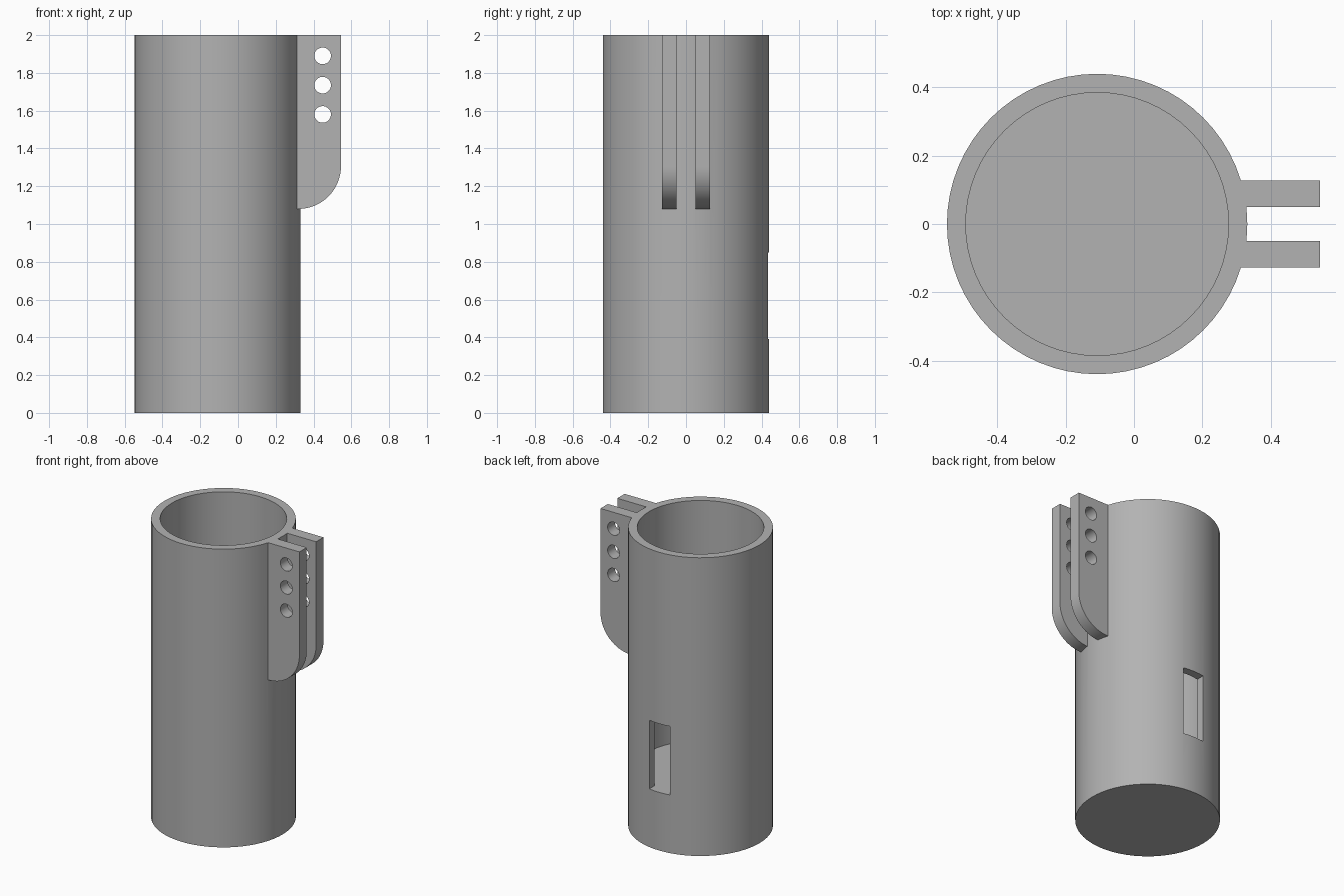
import bpy, bmesh
from math import cos, sin, pi, radians
from mathutils import Matrix

cube = bpy.data.objects.get("Cube")
if cube:
    bpy.data.objects.remove(cube, do_unlink=True)

grey = bpy.data.materials.new("plain grey")
grey.use_nodes = True
COLOUR = (0.45, 0.45, 0.45, 1)
grey.diffuse_color = COLOUR
grey.node_tree.nodes["Principled BSDF"].inputs["Base Color"].default_value = COLOUR

AXIS_X, OUTER, INNER = -0.108, 0.44, 0.385
HEIGHT, FLOOR = 2.0, 0.39


def finish(name, bm):
    bmesh.ops.recalc_face_normals(bm, faces=bm.faces[:])
    mesh = bpy.data.meshes.new(name)
    bm.to_mesh(mesh)
    bm.free()
    mesh.materials.append(grey)
    obj = bpy.data.objects.new(name, mesh)
    bpy.context.collection.objects.link(obj)
    return obj


def cylinder(name, radius, depth, matrix, sides):
    bm = bmesh.new()
    bmesh.ops.create_cone(bm, cap_ends=True, segments=sides, radius1=radius,
                          radius2=radius, depth=depth, matrix=matrix)
    return finish(name, bm)


def combine(target, tool, operation):
    """Apply a boolean and discard the tool object."""
    mod = target.modifiers.new(operation.title(), 'BOOLEAN')
    mod.operation, mod.object, mod.solver = operation, tool, 'EXACT'
    bpy.context.view_layer.objects.active = target
    bpy.ops.object.modifier_apply(modifier=mod.name)
    bpy.data.objects.remove(tool, do_unlink=True)


def bracket_fin(name, side):
    """Upright plate with a rounded lower outer corner."""
    root, bend_x, tip, bottom = 0.28, 0.32, 0.545, 1.08
    r = tip - bend_x
    profile = [(root, HEIGHT), (root, bottom)]
    for i in range(17):
        a = -pi / 2 + i * pi / 32
        profile.append((bend_x + r * cos(a), bottom + r + r * sin(a)))
    profile.append((tip, HEIGHT))
    bm = bmesh.new()
    face = bm.faces.new([bm.verts.new((x, side * 0.05, z)) for x, z in profile])
    ext = bmesh.ops.extrude_face_region(bm, geom=[face])
    verts = [g for g in ext["geom"] if isinstance(g, bmesh.types.BMVert)]
    bmesh.ops.translate(bm, verts=verts, vec=(0, side * 0.078, 0))
    return finish(name, bm)


# Closed-bottom tube
tube = cylinder("tube_holder", OUTER, HEIGHT,
                Matrix.Translation((AXIS_X, 0, HEIGHT / 2)), 64)

# Pair of mounting fins
for side, name in ((-1, "front_fin"), (1, "back_fin")):
    combine(tube, bracket_fin(name, side), 'UNION')

# Bore down to the raised floor
bore = cylinder("bore_cutter", INNER, HEIGHT,
                Matrix.Translation((AXIS_X, 0, FLOOR + HEIGHT / 2)), 64)
combine(tube, bore, 'DIFFERENCE')

# Three bolt holes through both fins
for z in (1.58, 1.735, 1.89):
    place = Matrix.Translation((0.448, 0, z)) @ Matrix.Rotation(pi / 2, 4, 'X')
    combine(tube, cylinder("hole_cutter", 0.044, 0.6, place, 32), 'DIFFERENCE')

# Rectangular window in the back wall, level with the floor
bm = bmesh.new()
bmesh.ops.create_cube(bm, size=1, matrix=Matrix.Translation((AXIS_X, 0.4, 0.62))
                      @ Matrix.Diagonal((0.154, 0.3, 0.46, 1)))
combine(tube, finish("window_cutter", bm), 'DIFFERENCE')

# Smooth curved walls, keep edges crisp
bpy.ops.object.select_all(action='DESELECT')
tube.select_set(True)
bpy.context.view_layer.objects.active = tube
bpy.ops.object.shade_smooth_by_angle(angle=radians(30))
